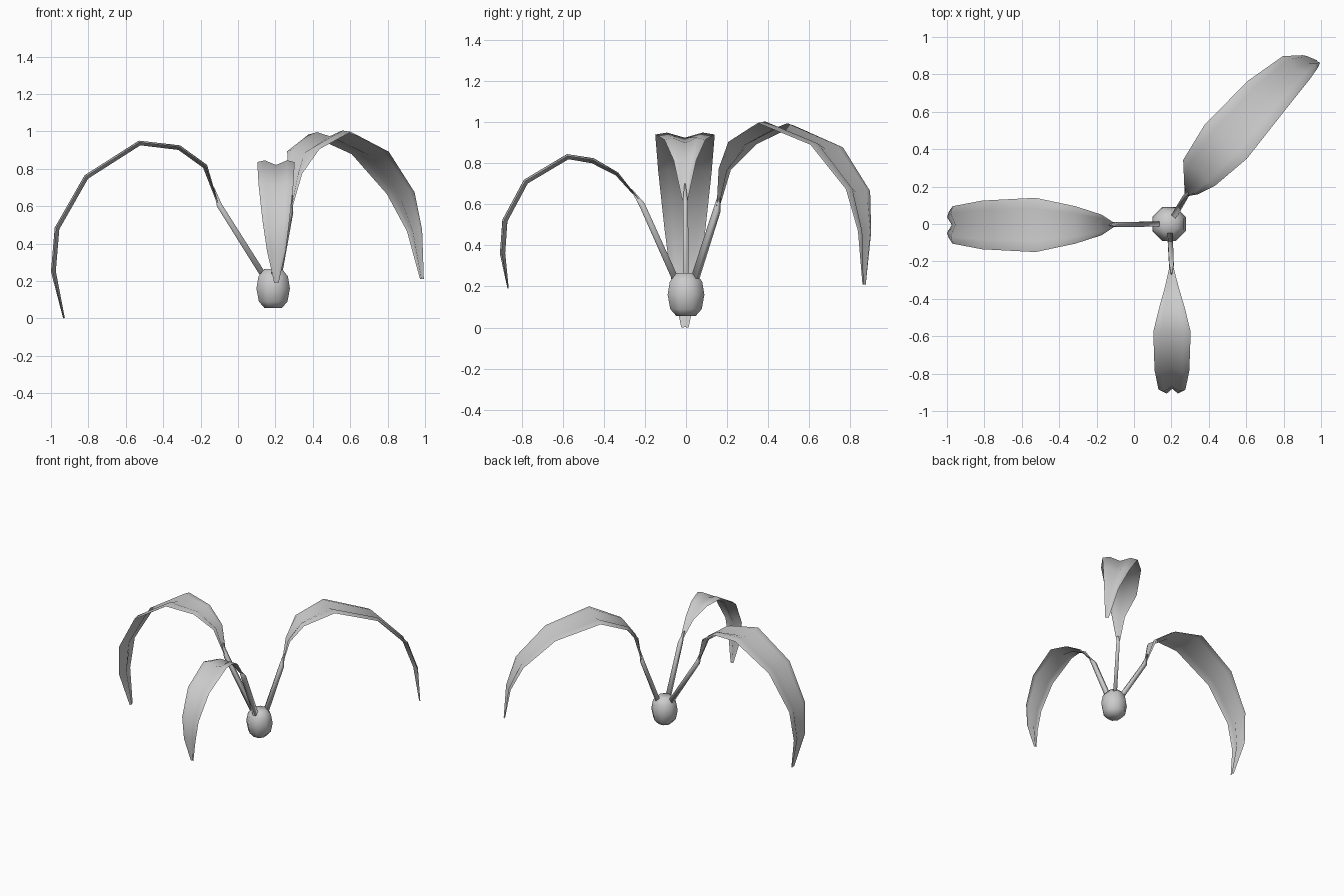
import bpy, bmesh, math
from mathutils import Vector

if "Cube" in bpy.data.objects:
    bpy.data.objects.remove(bpy.data.objects["Cube"])


def finish(name, bm, angle=None):
    bmesh.ops.recalc_face_normals(bm, faces=bm.faces)
    me = bpy.data.meshes.new(name)
    bm.to_mesh(me)
    bm.free()
    ob = bpy.data.objects.new(name, me)
    bpy.context.collection.objects.link(ob)
    for p in me.polygons:
        p.use_smooth = True
    return ob


def bridge(bm, rings, closed):
    n = len(rings[0])
    for a, b in zip(rings, rings[1:]):
        for i in range(n if closed else n - 1):
            j = (i + 1) % n
            bm.faces.new((a[i], a[j], b[j], b[i]))


# Bulb: low-poly lathe
bm = bmesh.new()
rings = []
for r, z in [(.05, .055), (.083, .09), (.097, .16), (.085, .225), (.05, .265)]:
    rings.append([bm.verts.new((.188 + r * math.cos(math.pi / 8 + k * math.pi / 4),
                                r * math.sin(math.pi / 8 + k * math.pi / 4), z))
                  for k in range(8)])
bridge(bm, rings, True)
bm.faces.new(rings[0])
bm.faces.new(rings[-1])
finish("bulb", bm)

# Blade cross-section: (position across, offset along the outward normal)
SECTION = [(-1, -.010), (-.6, 0), (0, -.026), (.6, 0), (1, -.010)]


def leaf(name, side, stem, stations):
    """Curled blade through (x, y, z, half width) stations, on a thin square stem."""
    side = Vector(side).normalized()
    pts = [Vector(s[:3]) for s in stations]
    bm = bmesh.new()
    rings = []
    for i, (p, s) in enumerate(zip(pts, stations)):
        t = (pts[min(i + 1, len(pts) - 1)] - pts[max(i - 1, 0)]).normalized()
        nrm = t.cross(side).normalized()
        depth = min(1, s[3] / .05)
        rings.append([bm.verts.new(p + side * s[3] * u + nrm * v * depth)
                      for u, v in SECTION])
    bridge(bm, rings, False)
    finish(name + "_blade", bm)

    bm = bmesh.new()
    rings = []
    path = [Vector(p) for p in stem] + [pts[0] * .6 + pts[1] * .4]
    for i, (p, r) in enumerate(zip(path, (.02, .018, .004))):
        t = (path[min(i + 1, 2)] - path[max(i - 1, 0)]).normalized()
        nrm = t.cross(side).normalized()
        rings.append([bm.verts.new(p + side * r * .7 * u + nrm * r * v)
                      for u, v in ((-1, -.8), (1, -.8), (1, .8), (-1, .8))])
    bridge(bm, rings, True)
    bm.faces.new(rings[0])
    bm.faces.new(rings[-1])
    finish(name + "_stem", bm)


leaf("left_leaf", (0, -1, 0), [(.155, 0, .2), (-.1, -.003, .605)],
     [(-.107, -.005, .62, .013), (-.165, -.005, .82, .055), (-.31, -.005, .925, .1),
      (-.53, -.005, .95, .145), (-.82, -.005, .765, .13), (-.98, -.005, .485, .1),
      (-1, -.005, .25, .07), (-.935, -.005, 0, .018)])

leaf("front_leaf", (1, 0, 0), [(.192, -.04, .21), (.2, -.215, .6)],
     [(.2, -.225, .62, .01), (.202, -.33, .755, .036), (.203, -.45, .825, .07),
      (.203, -.58, .845, .1), (.203, -.79, .72, .093), (.203, -.895, .525, .072),
      (.205, -.907, .36, .05), (.205, -.87, .19, .012)])

leaf("back_right_leaf", (-.78, .62, -.05), [(.21, .035, .21), (.277, .15, .57)],
     [(.279, .155, .59, .012), (.3, .182, .775, .048), (.345, .27, .907, .11),
      (.49, .44, 1.0, .145), (.71, .69, .893, .127), (.875, .845, .675, .095),
      (.95, .878, .47, .052), (.985, .87, .21, .013)])
